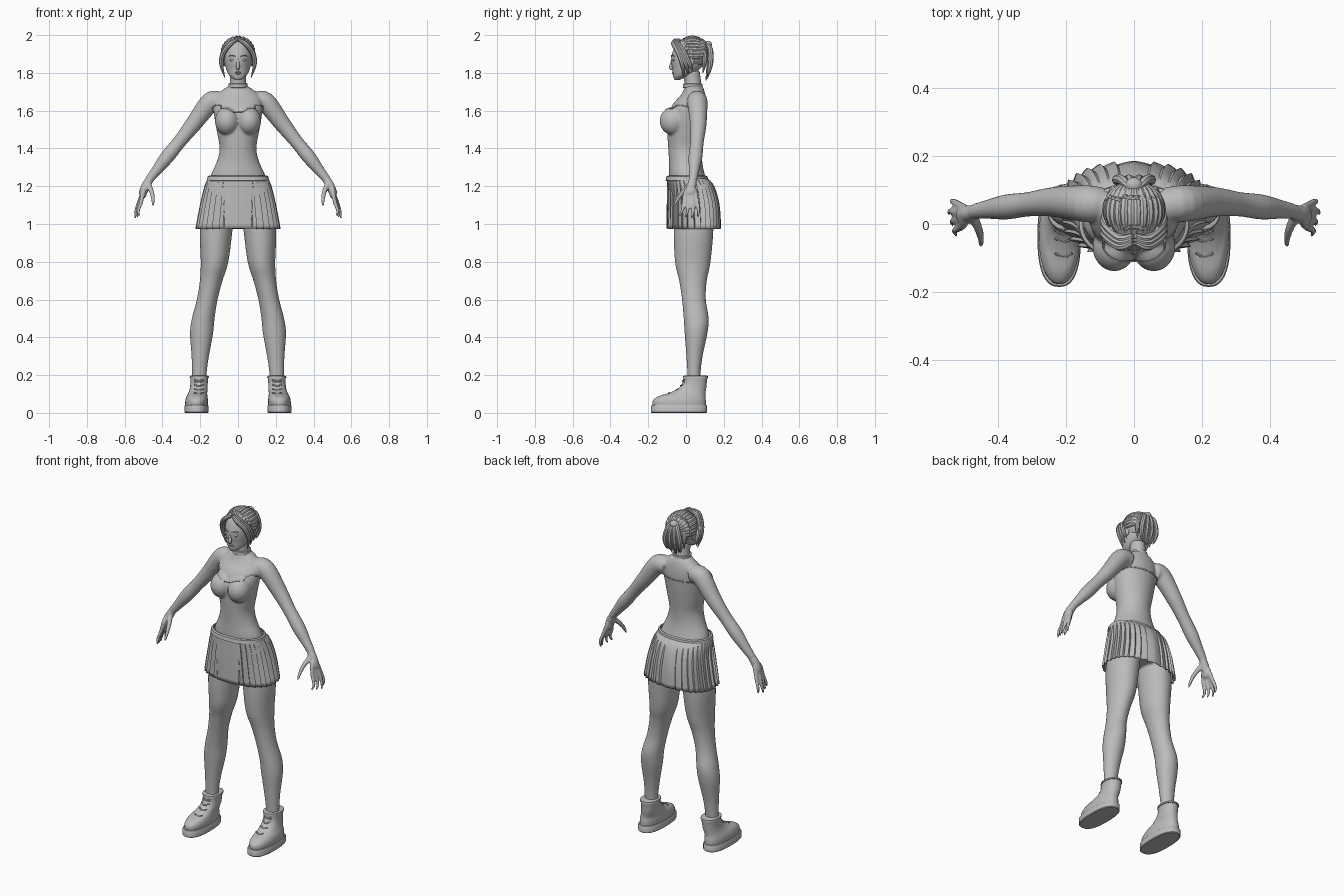
import bpy, bmesh, math
from mathutils import Vector, Matrix

cube = bpy.data.objects.get("Cube")
if cube:
    bpy.data.objects.remove(cube)

grey = bpy.data.materials.new("plain grey")
grey.use_nodes = True
grey.diffuse_color = (0.5, 0.5, 0.5, 1)
grey.node_tree.nodes["Principled BSDF"].inputs["Base Color"].default_value = grey.diffuse_color
SIDES = (1, -1)


def spline(rows, n=5):
    """Smooth rows of any length through the given rows."""
    p = [Vector(r) for r in rows]
    p = [p[0]] + p + [p[-1]]
    out = []
    for a, b, c, d in zip(p, p[1:], p[2:], p[3:]):
        for i in range(n):
            t = i / n
            out.append(b + (c - a) * (t / 2) + (a * 2 - b * 5 + c * 4 - d) * (t * t / 2)
                       + (b * 3 - a - c * 3 + d) * (t ** 3 / 2))
    return out + [p[-2]]


def oval(row, power=2, sides=40):
    """Horizontal ring from (z, centre x, centre y, radius x, radius y)."""
    z, cx, cy, rx, ry = row
    ring = []
    for i in range(sides):
        a = math.tau * i / sides
        s, c = math.sin(a), -math.cos(a)
        ring.append(Vector((cx + rx * math.copysign(abs(s) ** (2 / power), s),
                            cy + ry * math.copysign(abs(c) ** (2 / power), c), z)))
    return ring


def skin(bm, rings, caps=True):
    vs = [[bm.verts.new(p) for p in r] for r in rings]
    n = len(vs[0])
    for a, b in zip(vs, vs[1:]):
        for i in range(n):
            bm.faces.new((a[i], a[(i + 1) % n], b[(i + 1) % n], b[i]))
    if caps:
        bm.faces.new(vs[0][::-1])
        bm.faces.new(vs[-1])


def loft(bm, rows, power=2, n=5):
    skin(bm, [oval(r, power) for r in spline(rows, n)])


def tube(bm, pts, s=1, sides=10, n=5):
    """Round limb through (x, y, z, radius); s mirrors it."""
    path = spline([(s * x, y, z, r) for x, y, z, r in pts], n)
    rings = []
    for i, q in enumerate(path):
        t = (path[min(i + 1, len(path) - 1)] - path[max(i - 1, 0)]).to_3d().normalized()
        u = t.cross(Vector((0, 1, 0.02)) if abs(t.y) < 0.9 else Vector((1, 0, 0))).normalized()
        v = t.cross(u)
        rings.append([q.to_3d() + (u * math.cos(a) + v * math.sin(a)) * q[3]
                      for a in (math.tau * k / sides for k in range(sides))])
    skin(bm, rings)


def ball(bm, centre, radii):
    m = Matrix.Translation(centre) @ Matrix.Diagonal((*radii, 1))
    return bmesh.ops.create_uvsphere(bm, u_segments=28, v_segments=18, radius=1, matrix=m)


def finish(name, bm, angle=40):
    bmesh.ops.recalc_face_normals(bm, faces=bm.faces)
    me = bpy.data.meshes.new(name)
    bm.to_mesh(me)
    bm.free()
    me.materials.append(grey)
    for f in me.polygons:
        f.use_smooth = True
    me.set_sharp_from_angle(angle=math.radians(angle))
    ob = bpy.data.objects.new(name, me)
    bpy.context.collection.objects.link(ob)
    return ob


# Body: torso, bust, limbs and hands fused into one smooth skin
bm = bmesh.new()
loft(bm, [(1.02, 0, .04, .12, .08), (1.1, 0, .035, .16, .11), (1.2, 0, .02, .155, .105),
          (1.26, 0, .005, .143, .095), (1.33, 0, -.002, .112, .088), (1.4, 0, -.004, .097, .09),
          (1.48, 0, -.002, .11, .097), (1.56, 0, .002, .124, .102), (1.63, 0, .018, .13, .09),
          (1.68, 0, .037, .115, .066), (1.715, 0, .042, .075, .052), (1.74, 0, .037, .045, .045),
          (1.81, 0, .028, .042, .045)])
for s in SIDES:
    ball(bm, (.058 * s, -.066, 1.545), (.064, .073, .075))
    tube(bm, [(.09, .057, 1.645, .05), (.145, .06, 1.645, .054), (.235, .065, 1.53, .044),
              (.31, .058, 1.435, .036), (.375, .05, 1.355, .037), (.43, .043, 1.285, .028),
              (.47, .037, 1.235, .022)], s, 20)
    # palm, fingers and thumb
    tube(bm, [(.465, .037, 1.24, .021), (.488, .03, 1.2, .025), (.508, .025, 1.155, .021)], s)
    ball(bm, (.5 * s, .025, 1.17), (.018, .036, .035))
    for i in range(4):
        y, bend = .017 * i, .006 * abs(i - 2)
        tube(bm, [(.502, y - .003, 1.17, .012), (.525 - bend, y * 1.4 - .012, 1.115, .011),
                  (.54 - bend, y * 1.7 - .02, 1.07, .009),
                  (.545 - 2 * bend, y * 1.9 - .035, 1.03 + bend, .006)], s)
    tube(bm, [(.475, .025, 1.21, .016), (.457, -.015, 1.17, .013), (.45, -.045, 1.13, .01),
              (.45, -.065, 1.095, .006)], s)
    loft(bm, [(1.14, .09 * s, .045, .08, .1), (.97, .115 * s, .04, .086, .105),
              (.8, .124 * s, .036, .073, .094), (.7, .142 * s, .037, .06, .073),
              (.6, .163 * s, .042, .055, .063), (.5, .184 * s, .054, .06, .066),
              (.42, .193 * s, .053, .061, .06), (.3, .2 * s, .045, .046, .043),
              (.2, .205 * s, .042, .038, .034), (.12, .205 * s, .042, .038, .034)])
body = finish("body", bm)
fuse = body.modifiers.new("fuse", 'REMESH')
fuse.mode, fuse.voxel_size, fuse.use_smooth_shade = 'VOXEL', .006, True
soften = body.modifiers.new("soften", 'SMOOTH')
soften.factor, soften.iterations = .5, 4

# Head and face
bm = bmesh.new()
loft(bm, [(1.762, 0, -.047, .014, .012), (1.775, 0, -.036, .034, .03), (1.795, 0, -.016, .052, .053),
          (1.825, 0, .003, .064, .075), (1.86, 0, .012, .071, .09), (1.9, 0, .022, .075, .096),
          (1.95, 0, .028, .066, .082), (1.98, 0, .03, .035, .045)])
tube(bm, [(0, -.072, 1.878, .006), (0, -.076, 1.85, .008), (0, -.081, 1.829, .01), (0, -.07, 1.82, .007)])
for z, w in ((1.803, .02), (1.796, .016)):
    ball(bm, (0, -.066, z), (w, .008, .004))
for s in SIDES:
    ball(bm, (.03 * s, -.066, 1.868), (.014, .007, .007))
    ball(bm, (.073 * s, .025, 1.86), (.008, .018, .026))
    tube(bm, [(.013, -.078, 1.886, .002), (.03, -.075, 1.893, .003), (.05, -.06, 1.888, .002)], s)
finish("head", bm)

# Choker
bm = bmesh.new()
skin(bm, [oval((z, 0, .036, .046 + w, .046 + w))
          for z, w in ((1.72, .002), (1.722, .006), (1.742, .005), (1.744, .001))])
finish("choker", bm)

# Hair: scalp cap, swept strands, face locks, short tail
bm = bmesh.new()
C, R = Vector((0, .03, 1.905)), Vector((.087, .094, .084))
ball(bm, C, R)
bare = [f for f in bm.faces
        if (f.calc_center_median().z < 1.945 and f.calc_center_median().y < .0)
        or f.calc_center_median().z < 1.84]
bmesh.ops.delete(bm, geom=bare, context='FACES')
cap = finish("hair_cap", bm)
cap.modifiers.new("thickness", 'SOLIDIFY').thickness = .008

bm = bmesh.new()
for s in SIDES:
    for k in range(8):
        phi = math.radians(6 + 14 * k)
        pts = []
        for j in range(6):
            a = math.radians(48 + 5 * k + (112 - 5 * k) * j / 5)
            d = Vector((math.sin(a) * math.sin(phi), -math.cos(a), math.sin(a) * math.cos(phi)))
            pts.append((C.x + d.x * R.x * .94, C.y + d.y * R.y * .94, C.z + d.z * R.z * .94,
                        (.007, .012, .014, .014, .013, .01)[j]))
        tube(bm, pts, s, 8, 3)
    # fringe sweeping to the temples, and hanging locks
    for w in range(3):
        tube(bm, [(.004, -.055 + .01 * w, 1.975, .008), (.04, -.066 + .012 * w, 1.955, .013),
                  (.078, -.04 + .016 * w, 1.905, .014), (.088, -.02 + .02 * w, 1.845, .011),
                  (.07 + .006 * w, -.012 + .022 * w, 1.775 + .02 * w, .002)], s, 8)
    tube(bm, [(.055, .09, 1.92, .014), (.06, .1, 1.87, .014), (.05, .09, 1.8, .002)], s, 8)
finish("hair_strands", bm)

bm = bmesh.new()
ball(bm, (0, .115, 1.95), (.024, .022, .02))
for k in range(-3, 4):
    out = .006 * (k % 2)
    tube(bm, [(.004 * k, .105, 1.955, .01), (.011 * k, .122 + out, 1.925, .014),
              (.017 * k, .125 + out, 1.86, .014), (.016 * k, .116 + out, 1.81, .01),
              (.014 * k, .106 + out, 1.76 + .008 * abs(k), .002)], 1, 8)
finish("hair_tail", bm)

# Sweetheart edge of the bodice, hugging the body
bm = bmesh.new()
rings = []
for lift in (0, .007):
    ring = []
    for p in oval((0, 0, -.01, .132, .125), 2, 120):
        front = max(0, min(1, .5 - p.y * 8))
        dip = .028 * max(0, 1 - abs(p.x) / .05)
        ring.append(Vector((p.x, p.y, 1.6 + front * (.04 - dip) + lift)))
    rings.append(ring)
skin(bm, rings, caps=False)
trim = finish("bodice_trim", bm)
wrap = trim.modifiers.new("hug", 'SHRINKWRAP')
wrap.target, wrap.offset, wrap.wrap_mode = body, .002, 'OUTSIDE_SURFACE'
trim.modifiers.new("thickness", 'SOLIDIFY').thickness = .003

# Pleated skirt with a flat front panel
bm = bmesh.new()
rings = []
profile = spline([(1.245, 0, .006, .158, .105), (1.2, 0, .025, .178, .125), (1.1, 0, .038, .202, .14),
                  (.975, 0, .042, .226, .144)], 4)
for row in profile:
    t = (1.245 - row[0]) / .27
    ring = oval(row, 2.4, 288)
    for i, p in enumerate(ring):
        if p.y > 0 or abs(p.x) > .075:
            fold = 1 - .065 * min(1, t * 2 + .15) * (abs(i - 144) % 9) / 8
            p.x *= fold
            p.y = row[2] + (p.y - row[2]) * fold
    rings.append(ring)
skin(bm, rings, caps=False)
skirt = finish("skirt", bm, 25)
skirt.modifiers.new("thickness", 'SOLIDIFY').thickness = .004

bm = bmesh.new()
skin(bm, [oval((z, 0, .005, .155 + w, .103 + w), 2.3, 64)
          for z, w in ((1.228, .004), (1.23, .01), (1.252, .006), (1.256, -.004))], caps=False)
finish("waistband", bm)

# Boots: sole, upper, collar and laces
for s, side in zip(SIDES, ("left", "right")):
    bm = bmesh.new()
    skin(bm, [oval((z, .22 * s, -.037, .064 - w, .148 - w), 2.5)
              for z, w in ((0, .004), (.004, 0), (.036, 0), (.041, .003), (.043, .01))])
    finish(side + "_boot_sole", bm)

    bm = bmesh.new()
    loft(bm, [(.035, .22 * s, -.035, .059, .14), (.065, .219 * s, -.035, .06, .14),
              (.088, .217 * s, -.022, .055, .124), (.105, .213 * s, .006, .05, .097),
              (.13, .208 * s, .033, .047, .074), (.16, .206 * s, .046, .046, .064),
              (.192, .205 * s, .05, .048, .064)], 2.2)
    skin(bm, [oval((z, .205 * s, .05, .047 + w, .063 + w), 2.2)
              for z, w in ((.184, 0), (.186, .004), (.195, .003), (.197, -.004))])
    finish(side + "_boot_upper", bm)

    bm = bmesh.new()
    for z, y in ((.1, -.094), (.12, -.05), (.143, -.026), (.168, -.016)):
        for tilt in SIDES:
            tube(bm, [(.182, y + .008, z - .007 * tilt, .004), (.207, y - .003, z, .004),
                      (.232, y + .008, z + .007 * tilt, .004)], s, 6, 3)
    finish(side + "_boot_laces", bm)
